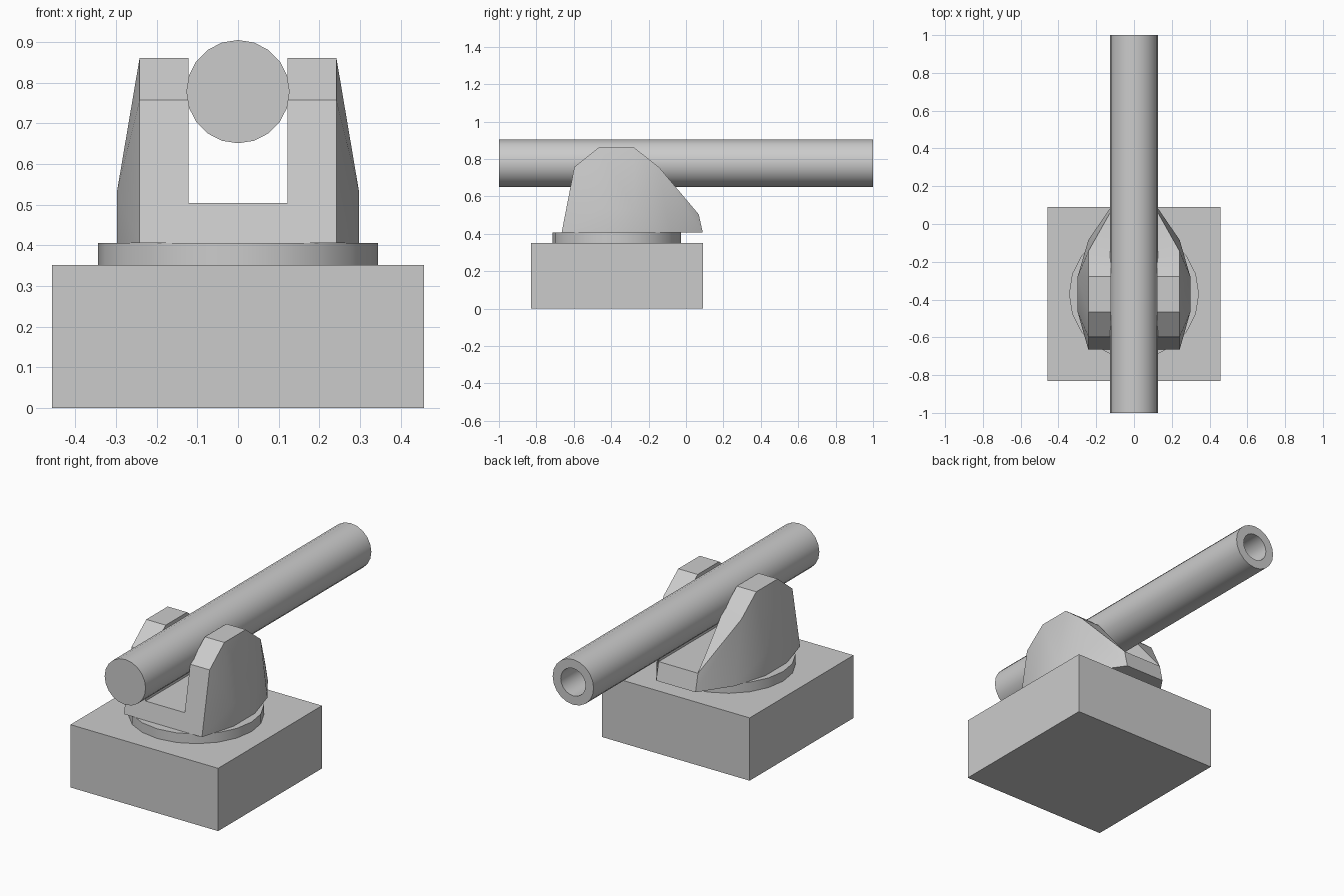
import bpy, bmesh, math

if "Cube" in bpy.data.objects:
    bpy.data.objects.remove(bpy.data.objects["Cube"])

CY = -0.37       # pivot of the mount along y
SIDES = 20


def finish(bm, name, smooth=None):
    bmesh.ops.recalc_face_normals(bm, faces=bm.faces[:])
    mesh = bpy.data.meshes.new(name)
    bm.to_mesh(mesh)
    bm.free()
    obj = bpy.data.objects.new(name, mesh)
    bpy.context.collection.objects.link(obj)
    if smooth:
        bpy.ops.object.select_all(action='DESELECT')
        bpy.context.view_layer.objects.active = obj
        obj.select_set(True)
        bpy.ops.object.shade_smooth_by_angle(angle=math.radians(smooth))
    return obj


def box(name, lo, hi):
    bm = bmesh.new()
    bmesh.ops.create_cube(bm, size=1)
    for v in bm.verts:
        v.co = [(a + b) / 2 + c * (b - a) for a, b, c in zip(lo, hi, v.co)]
    return finish(bm, name)


def tube(name, profile, place):
    """Stack rings of (radius, height), capping both ends."""
    bm = bmesh.new()
    rings = []
    for r, h in profile:
        rings.append([bm.verts.new(place(r * math.cos(a), r * math.sin(a), h))
                      for a in (2 * math.pi * i / SIDES for i in range(SIDES))])
    for a, b in zip(rings, rings[1:]):
        for i in range(SIDES):
            j = (i + 1) % SIDES
            bm.faces.new((a[i], a[j], b[j], b[i]))
    bm.faces.new(rings[0])
    bm.faces.new(rings[-1])
    return finish(bm, name, 30)


# Square base block and turntable
box("base_block", (-0.458, -0.83, 0), (0.458, 0.09, 0.352))
tube("turntable", [(0.344, 0.345), (0.344, 0.406)],
     lambda x, y, h: (x, y + CY, h))

# Barrel with a bore opening at the +y end
tube("barrel", [(0.127, -1), (0.127, 1), (0.077, 1), (0.077, 0.4)],
     lambda x, z, h: (x, h, z + 0.778))

# Yoke: convex bulged body with a tapered nose, slotted for the barrel
half = [(0.242, y, z) for y, z in
        [(-0.665, 0.406), (-0.597, 0.757), (-0.467, 0.861),
         (-0.277, 0.861), (-0.145, 0.757), (-0.085, 0.406)]]
half += [(0.298, y, z) for y in (-0.467, -0.277) for z in (0.406, 0.53)]
half += [(0.122, 0.068, 0.504), (0.122, 0.09, 0.406)]
bm = bmesh.new()
for x, y, z in half:
    for s in (1, -1):
        bm.verts.new((s * x, y, z))
bmesh.ops.convex_hull(bm, input=bm.verts[:])
bmesh.ops.dissolve_limit(bm, angle_limit=0.02, verts=bm.verts[:], edges=bm.edges[:])
yoke = finish(bm, "yoke")

slot = box("slot_cutter", (-0.1215, -1, 0.504), (0.1215, 0.5, 1.2))
slot.hide_render = True
cut = yoke.modifiers.new("slot", 'BOOLEAN')
cut.object = slot
cut.operation = 'DIFFERENCE'
cut.solver = 'EXACT'
bpy.ops.object.select_all(action='DESELECT')
bpy.context.view_layer.objects.active = yoke
yoke.select_set(True)
bpy.ops.object.modifier_apply(modifier=cut.name)
bpy.data.objects.remove(slot)
bpy.ops.object.shade_smooth_by_angle(angle=math.radians(25))
